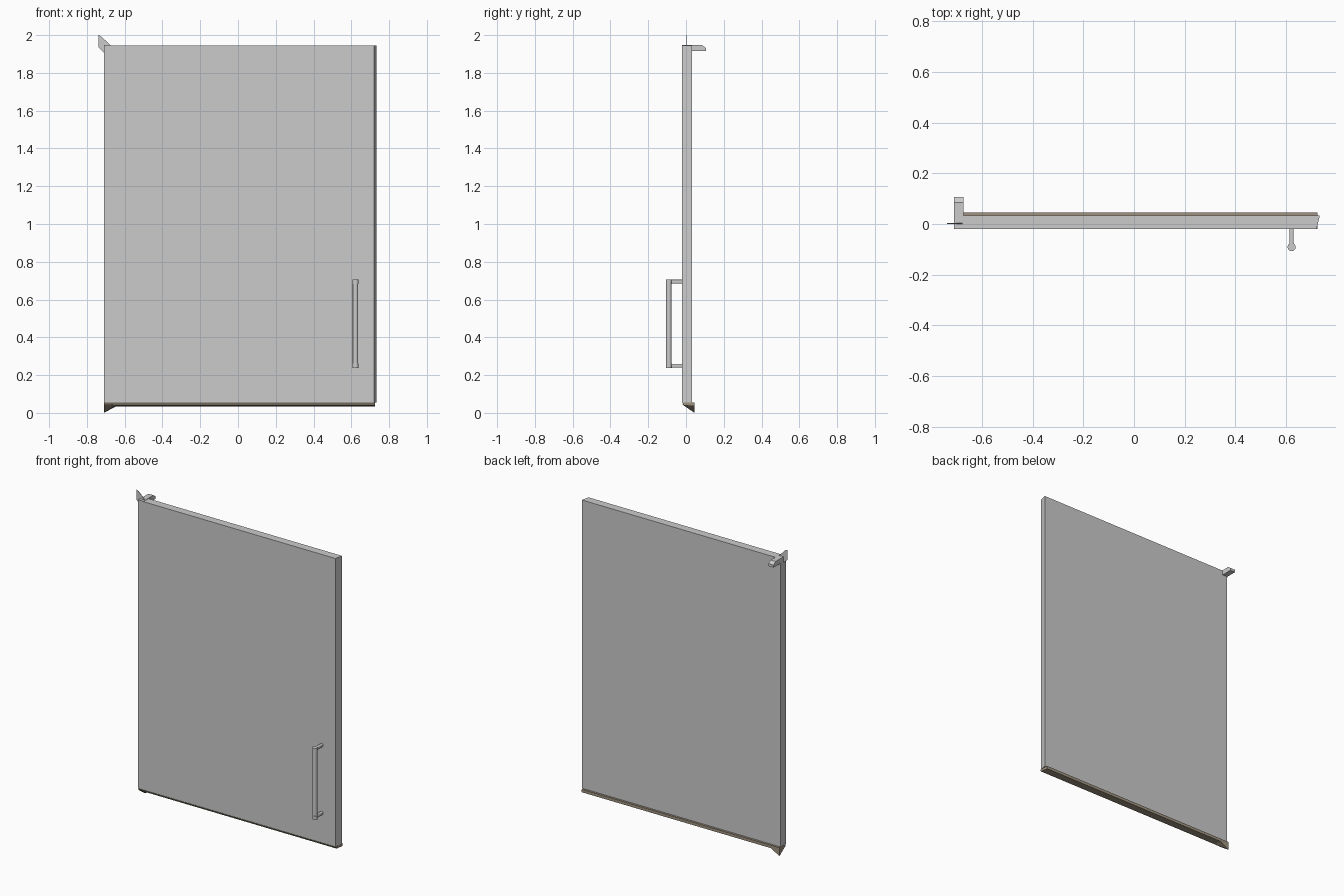
import bpy, bmesh, math
from mathutils import Vector, Matrix

if "Cube" in bpy.data.objects:
    bpy.data.objects.remove(bpy.data.objects["Cube"])


def finish(name, bm, mat=None, smooth=False):
    bmesh.ops.recalc_face_normals(bm, faces=bm.faces[:])
    me = bpy.data.meshes.new(name)
    bm.to_mesh(me)
    bm.free()
    ob = bpy.data.objects.new(name, me)
    bpy.context.collection.objects.link(ob)
    if mat:
        me.materials.append(mat)
    if smooth:
        bpy.context.view_layer.objects.active = ob
        ob.select_set(True)
        bpy.ops.object.shade_smooth_by_angle(angle=math.radians(50))
        ob.select_set(False)
    return ob


def prism(name, profile, offset, mat=None):
    """Extrude a flat 3D outline along an offset."""
    bm = bmesh.new()
    face = bm.faces.new([bm.verts.new(p) for p in profile])
    new = bmesh.ops.extrude_face_region(bm, geom=[face])["geom"]
    bmesh.ops.translate(bm, vec=Vector(offset),
                        verts=[v for v in new if isinstance(v, bmesh.types.BMVert)])
    return finish(name, bm, mat)


def cylinder(name, x, y, z0, z1, r, sides=16):
    bm = bmesh.new()
    bmesh.ops.create_cone(bm, cap_ends=True, segments=sides, radius1=r, radius2=r,
                          depth=z1 - z0,
                          matrix=Matrix.Translation((x, y, (z0 + z1) / 2)))
    return finish(name, bm, smooth=True)


brown = bpy.data.materials.new("brown_seal")
brown.diffuse_color = (0.35, 0.29, 0.22, 1)
brown.use_nodes = True
brown.node_tree.nodes["Principled BSDF"].inputs["Base Color"].default_value = brown.diffuse_color

# Door panel with slanted closing edge
prism("door_panel", [(-0.71, -0.02, 0.055), (0.72, -0.02, 0.055),
                     (0.733, 0.033, 0.055), (-0.71, 0.033, 0.055)], (0, 0, 1.89))

# Sloped seal under the panel
prism("bottom_seal", [(-0.71, -0.02, 0.054), (-0.71, 0.045, 0.054),
                      (-0.71, 0.045, 0.035), (-0.71, -0.012, 0.04)], (1.435, 0, 0), brown)

# Lower hinge wedge tapering into the seal
bm = bmesh.new()
for p in [(-0.71, -0.02, 0.045), (-0.71, 0.045, 0.05), (-0.71, 0.045, 0.0),
          (-0.645, -0.015, 0.042), (-0.645, 0.045, 0.05), (-0.645, 0.045, 0.035)]:
    bm.verts.new(p)
bmesh.ops.convex_hull(bm, input=bm.verts[:])
finish("lower_hinge_wedge", bm, brown)

# Upper hinge arm with chamfered tip
prism("upper_hinge_arm", [(-0.71, -0.02, 1.947), (-0.71, 0.085, 1.947), (-0.71, 0.106, 1.932),
                          (-0.71, 0.106, 1.915), (-0.71, -0.02, 1.915)], (0.037, 0, 0))

# Thin upper hinge plate
prism("upper_hinge_plate", [(-0.738, 0.0, 2.0), (-0.72, 0.0, 1.99), (-0.675, 0.0, 1.945),
                            (-0.71, 0.0, 1.908), (-0.738, 0.0, 1.935)], (0, 0.003, 0))

# Handle: bar, end collars and mounting posts
HX, HY = 0.622, -0.091
cylinder("handle_bar", HX, HY, 0.255, 0.69, 0.0145)
for tag, z in (("lower", 0.25), ("upper", 0.695)):
    cylinder(f"handle_collar_{tag}", HX, HY, z - 0.012, z + 0.012, 0.016)
    bm = bmesh.new()
    bmesh.ops.create_cube(bm, size=1, matrix=Matrix.Translation((HX, -0.052, z))
                          @ Matrix.Diagonal((0.016, 0.068, 0.02, 1)))
    bmesh.ops.bevel(bm, geom=[e for e in bm.edges
                              if abs(e.verts[0].co.y - e.verts[1].co.y) > 0.01],
                    offset=0.004, segments=2, affect='EDGES', profile=0.5)
    finish(f"handle_post_{tag}", bm, smooth=True)
